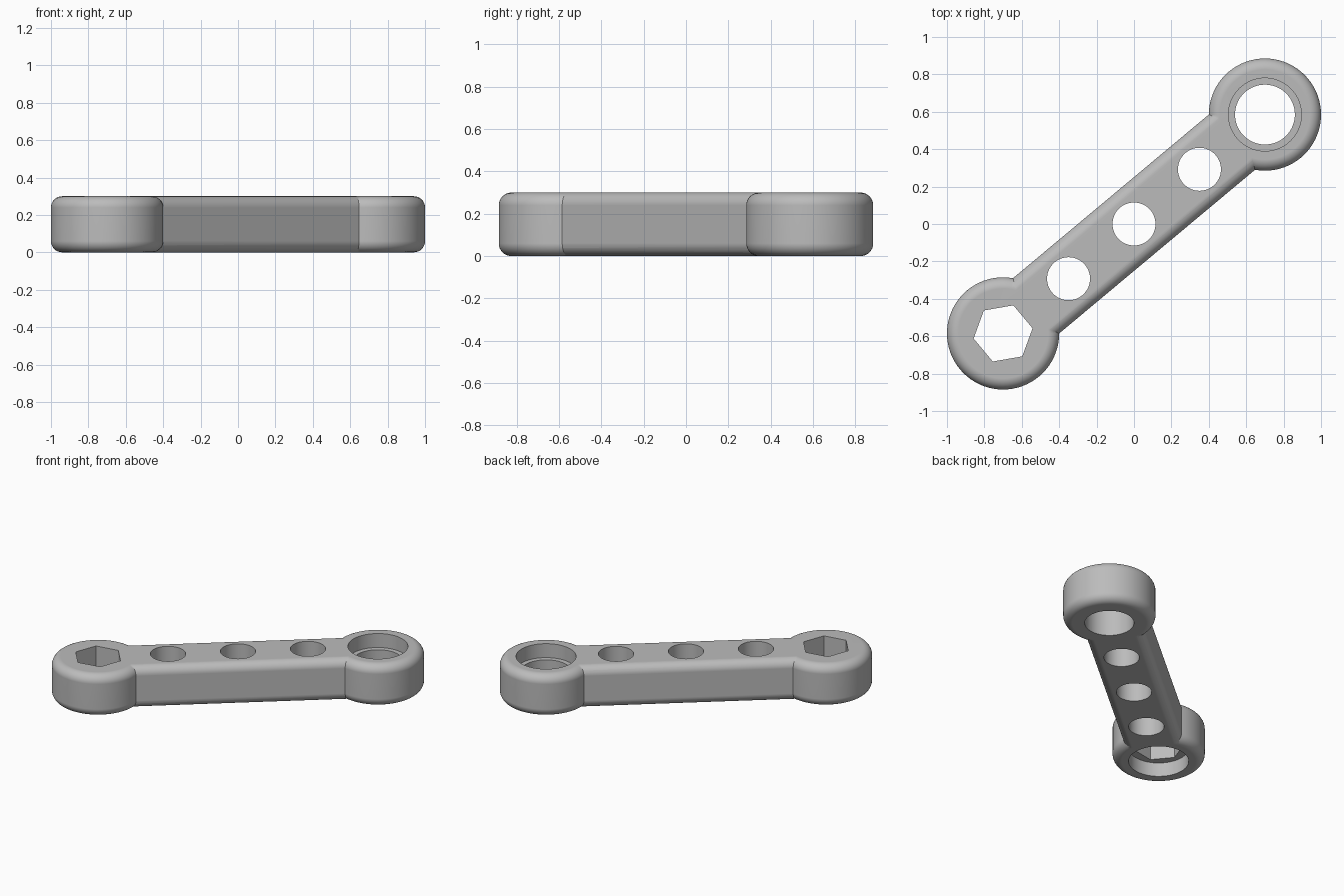
import bpy, math

cube = bpy.data.objects.get("Cube")
if cube:
    bpy.data.objects.remove(cube, do_unlink=True)

HEIGHT, HEAD_R, FILLET = 0.3, 0.3, 0.06
HX, HY = 0.7, 0.585
ANGLE = math.atan2(HY, HX)
REACH = math.hypot(HX, HY)

grey = bpy.data.materials.new("plain grey")
grey.use_nodes = True
grey.diffuse_color = (0.5, 0.5, 0.5, 1)
grey.node_tree.nodes["Principled BSDF"].inputs["Base Color"].default_value = (0.5, 0.5, 0.5, 1)


def apply_modifier(obj, mod):
    bpy.context.view_layer.objects.active = obj
    bpy.ops.object.modifier_apply(modifier=mod.name)


def round_edges(obj):
    mod = obj.modifiers.new("fillet", 'BEVEL')
    mod.width, mod.segments = FILLET, 8
    mod.limit_method, mod.angle_limit = 'ANGLE', math.radians(40)
    apply_modifier(obj, mod)


def cylinder(name, x, y, radius, bottom, top, sides=72, turn=0.0):
    bpy.ops.mesh.primitive_cylinder_add(vertices=sides, radius=radius, depth=top - bottom,
                                        location=(x, y, (bottom + top) / 2), rotation=(0, 0, turn))
    obj = bpy.context.object
    obj.name = name
    obj.data.materials.append(grey)
    return obj


def combine(obj, other, operation):
    mod = obj.modifiers.new("combine", 'BOOLEAN')
    mod.operation, mod.solver, mod.object = operation, 'EXACT', other
    apply_modifier(obj, mod)
    bpy.data.objects.remove(other, do_unlink=True)


# Straight bar with rounded long edges
bpy.ops.mesh.primitive_cube_add(size=1, location=(0, 0, HEIGHT / 2), rotation=(0, 0, ANGLE))
link = bpy.context.object
link.name = "link_arm"
link.scale = (2 * REACH, 0.385, HEIGHT)
bpy.ops.object.transform_apply(location=True, rotation=True, scale=True)
link.data.materials.append(grey)
round_edges(link)

# Rounded heads at both ends
for side in (-1, 1):
    head = cylinder("head", side * HX, side * HY, HEAD_R, 0, HEIGHT)
    round_edges(head)
    combine(link, head, 'UNION')

# Three holes along the bar
for step in (-1, 0, 1):
    combine(link, cylinder("bar_hole", step * HX / 2, step * HY / 2, 0.115, -0.1, 0.4), 'DIFFERENCE')

# Stepped bore, wide at the top
combine(link, cylinder("bore", HX, HY, 0.16, -0.1, 0.4), 'DIFFERENCE')
combine(link, cylinder("bore_recess", HX, HY, 0.195, 0.2, 0.4), 'DIFFERENCE')

# Hexagonal socket, with a round recess underneath (a primitive's first corner lies on +y)
combine(link, cylinder("hex_socket", -HX, -HY, 0.16, -0.1, 0.4, 6, ANGLE), 'DIFFERENCE')
combine(link, cylinder("hex_recess", -HX, -HY, 0.195, -0.1, 0.1), 'DIFFERENCE')

# Softly shaded curves with crisp flats
bpy.ops.object.select_all(action='DESELECT')
link.select_set(True)
bpy.context.view_layer.objects.active = link
bpy.ops.object.shade_smooth_by_angle(angle=math.radians(30))
normals = link.modifiers.new("flat faces stay flat", 'WEIGHTED_NORMAL')
normals.keep_sharp = True
